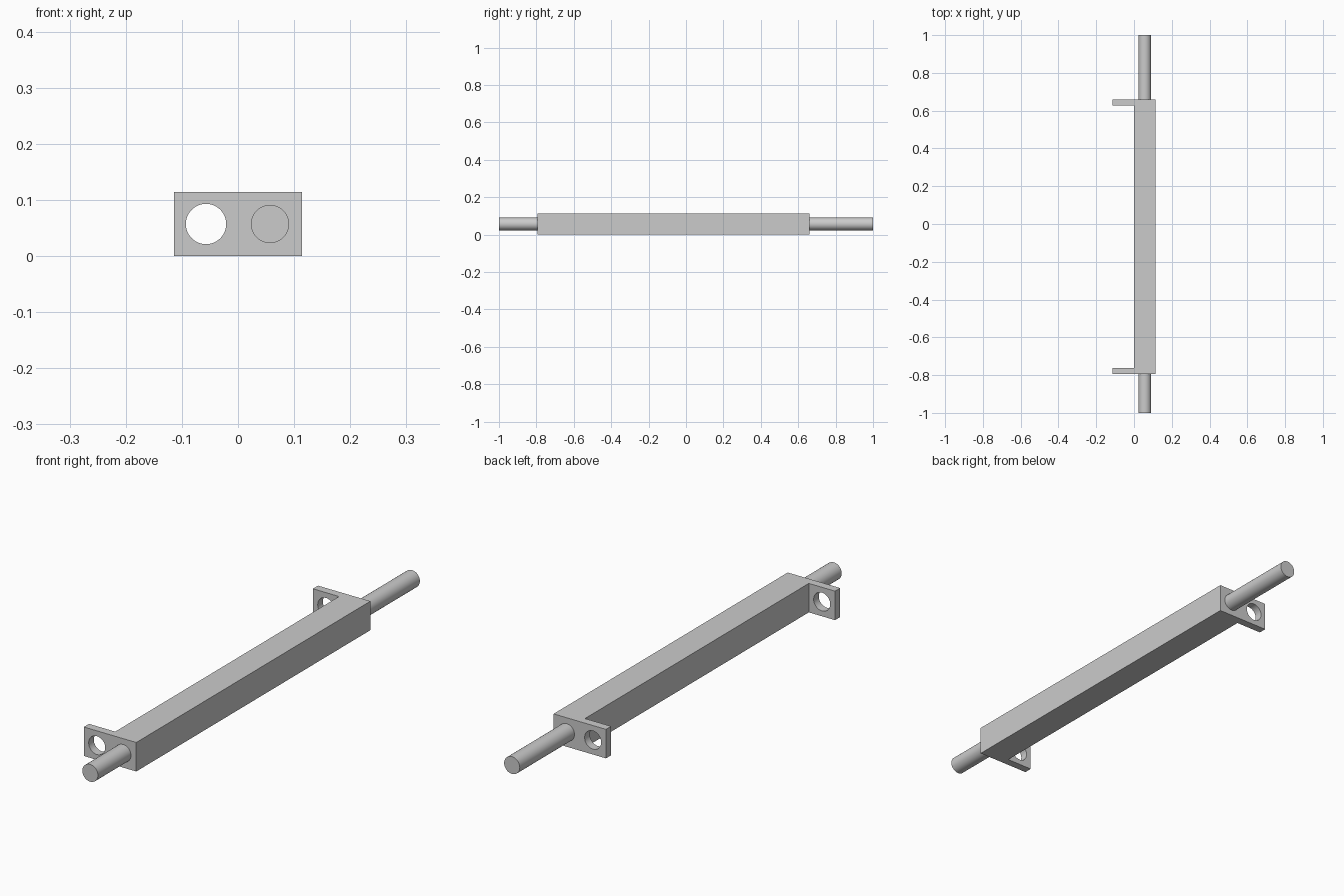
import bpy
import bmesh
from math import radians
from mathutils import Matrix

cube = bpy.data.objects.get("Cube")
if cube:
    bpy.data.objects.remove(cube, do_unlink=True)

W = 0.114                      # bar width, height and lug reach
BACK, FRONT = 0.66, -0.795     # ends of the bar
LUG = 0.032                    # lug thickness
MID_Z = W / 2

grey = bpy.data.materials.new("plain grey")
grey.use_nodes = True
colour = (0.6, 0.6, 0.6, 1)
grey.diffuse_color = colour
grey.node_tree.nodes["Principled BSDF"].inputs["Base Color"].default_value = colour


def add_object(name, bm):
    bmesh.ops.recalc_face_normals(bm, faces=bm.faces)
    mesh = bpy.data.meshes.new(name)
    bm.to_mesh(mesh)
    bm.free()
    mesh.materials.append(grey)
    obj = bpy.data.objects.new(name, mesh)
    bpy.context.collection.objects.link(obj)
    return obj


def cylinder(name, x, radius, length):
    """Cylinder along y, centred on y = 0."""
    bm = bmesh.new()
    bmesh.ops.create_cone(
        bm, cap_ends=True, segments=48, radius1=radius, radius2=radius, depth=length,
        matrix=Matrix.Translation((x, 0, MID_Z)) @ Matrix.Rotation(radians(90), 4, "X"))
    return add_object(name, bm)


# Square bar with a lug at each end, extruded from its plan outline
outline = [(W, FRONT), (W, BACK), (-W, BACK), (-W, BACK - LUG), (0, BACK - LUG),
           (0, FRONT + LUG), (-W, FRONT + LUG), (-W, FRONT)]
bm = bmesh.new()
base = bm.faces.new([bm.verts.new((x, y, 0)) for x, y in outline])
top = bmesh.ops.extrude_face_region(bm, geom=[base])["geom"]
bmesh.ops.translate(bm, vec=(0, 0, W), verts=[v for v in top if isinstance(v, bmesh.types.BMVert)])
bar = add_object("bar_with_lugs", bm)

# Round hole through both lugs
cutter = cylinder("lug_hole_cutter", -W / 2, 0.036, 2)
cutter.hide_render = True
cutter.hide_set(True)
cut = bar.modifiers.new("lug holes", "BOOLEAN")
cut.operation = "DIFFERENCE"
cut.solver = "EXACT"
cut.object = cutter

# Round rod running through the bar
rod = cylinder("rod", W / 2, 0.034, 2)

# Smooth round walls, sharp edges
for obj in (cutter, rod):
    bpy.ops.object.select_all(action="DESELECT")
    obj.hide_set(False)
    obj.select_set(True)
    bpy.context.view_layer.objects.active = obj
    bpy.ops.object.shade_smooth_by_angle(angle=radians(30))
cutter.hide_set(True)
